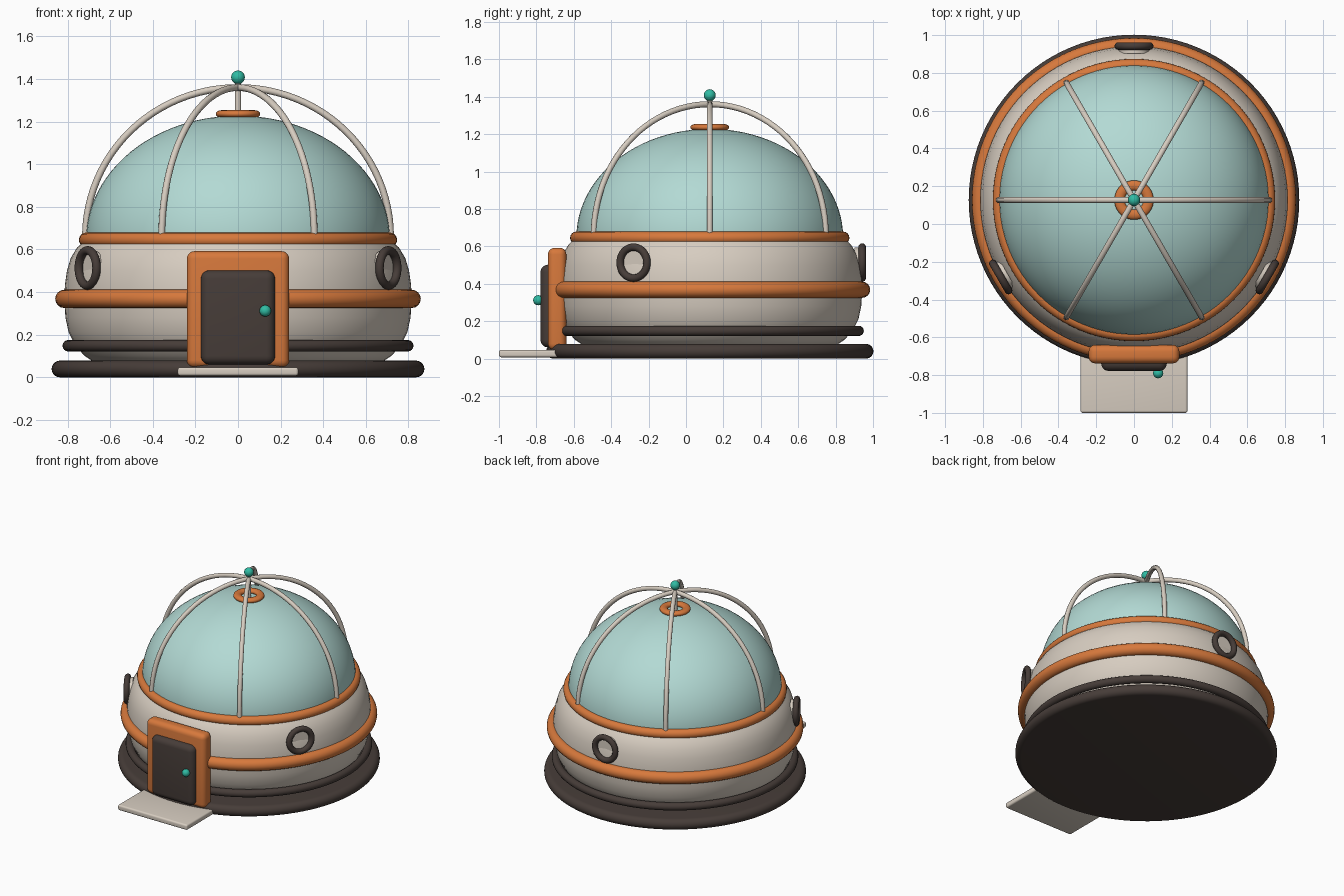
import bpy, bmesh, math
from mathutils import Matrix, Vector

if "Cube" in bpy.data.objects:
    bpy.data.objects.remove(bpy.data.objects["Cube"])

CY = 0.127  # y of the dome's axis


def material(name, rgb):
    m = bpy.data.materials.new(name)
    m.diffuse_color = (*rgb, 1)
    m.use_nodes = True
    m.node_tree.nodes["Principled BSDF"].inputs["Base Color"].default_value = m.diffuse_color
    return m


CREAM = material("cream", (0.68, 0.61, 0.53))
ORANGE = material("orange", (0.68, 0.19, 0.045))
DARK = material("dark brown", (0.062, 0.046, 0.040))
GLASS = material("pale glass", (0.45, 0.70, 0.66))
TEAL = material("teal", (0.03, 0.50, 0.37))


def finish(name, bm, mat, loc=(0, 0, 0), angle=40):
    bmesh.ops.recalc_face_normals(bm, faces=bm.faces)
    me = bpy.data.meshes.new(name)
    bm.to_mesh(me)
    bm.free()
    ob = bpy.data.objects.new(name, me)
    bpy.context.collection.objects.link(ob)
    ob.location = loc
    me.materials.append(mat)
    bpy.ops.object.select_all(action='DESELECT')
    ob.select_set(True)
    bpy.context.view_layer.objects.active = ob
    bpy.ops.object.shade_smooth_by_angle(angle=math.radians(angle))
    return ob


def lathe(name, profile, mat, loc, segs=96, closed=False, rot=None):
    """Spin (radius, z) points round the z axis."""
    bm = bmesh.new()
    vs = [bm.verts.new((r, 0, z)) for r, z in profile]
    es = [bm.edges.new(p) for p in zip(vs, vs[1:])]
    if closed:
        es.append(bm.edges.new((vs[-1], vs[0])))
    bmesh.ops.spin(bm, geom=vs + es, cent=(0, 0, 0), axis=(0, 0, 1),
                   angle=2 * math.pi, steps=segs, use_merge=True)
    bmesh.ops.remove_doubles(bm, verts=bm.verts, dist=1e-5)
    if rot:
        bm.transform(rot)
    return finish(name, bm, mat, loc)


def ring(name, major, minor, mat, loc, flat=1.0, segs=96, rot=None):
    pts = [(major + minor * math.cos(a), minor * flat * math.sin(a))
           for a in (2 * math.pi * i / 16 for i in range(16))]
    return lathe(name, pts, mat, loc, segs, True, rot)


def ball(name, r, mat, loc):
    bm = bmesh.new()
    bmesh.ops.create_uvsphere(bm, u_segments=24, v_segments=16, radius=r)
    return finish(name, bm, mat, loc)


def box(name, lo, hi, bevel, mat):
    lo, hi = Vector(lo), Vector(hi)
    bm = bmesh.new()
    bmesh.ops.create_cube(bm, size=1)
    bmesh.ops.scale(bm, vec=hi - lo, verts=bm.verts)
    bmesh.ops.bevel(bm, geom=bm.edges[:], offset=bevel, segments=5,
                    profile=0.5, affect='EDGES')
    return finish(name, bm, mat, (lo + hi) / 2)


# Base plate with a rounded rim
rim = [(0.836 + 0.039 * math.cos(a), 0.039 + 0.039 * math.sin(a))
       for a in (math.pi * (i / 12 - 0.5) for i in range(13))]
lathe("base_plate", [(0, 0)] + rim + [(0, 0.078)], DARK, (0, CY, 0))

# Bulging wall
wall = [(0, 0.06), (0.66, 0.06), (0.72, 0.10), (0.765, 0.15), (0.795, 0.21),
        (0.81, 0.28), (0.815, 0.36), (0.813, 0.43), (0.803, 0.50),
        (0.785, 0.56), (0.755, 0.61), (0.713, 0.65), (0, 0.65)]
lathe("wall", wall, CREAM, (0, CY, 0))

# Glass dome
dome = [(0.713 * math.cos(a), 0.58 * math.sin(a))
        for a in (math.pi / 2 * i / 24 for i in range(24))]
lathe("glass_dome", dome + [(0, 0.58)], GLASS, (0, CY, 0.648))

# Bands
ring("lower_band", 0.797, 0.027, DARK, (0, CY, 0.148))
ring("middle_band", 0.815, 0.043, ORANGE, (0, CY, 0.368))
ring("dome_collar", 0.713, 0.034, ORANGE, (0, CY, 0.645))
ring("top_collar", 0.077, 0.027, ORANGE, (0, CY, 1.236), flat=0.66, segs=48)

# Arched ribs over the dome
for k in range(3):
    ang = math.pi * k / 3
    bm = bmesh.new()
    rows = []
    for i in range(49):
        t = math.pi * i / 48
        c = Vector((0.716 * math.cos(t), 0, 0.66 + 0.70 * math.sin(t)))
        n = Vector((0.70 * math.cos(t), 0, 0.716 * math.sin(t))).normalized()
        rows.append([bm.verts.new(c + 0.016 * (n * math.cos(b) + Vector((0, math.sin(b), 0))))
                     for b in (2 * math.pi * j / 10 for j in range(10))])
    for r0, r1 in zip(rows, rows[1:]):
        for j in range(10):
            m = (j + 1) % 10
            bm.faces.new((r0[j], r0[m], r1[m], r1[j]))
    bm.faces.new(rows[0])
    bm.faces.new(rows[-1])
    bm.transform(Matrix.Rotation(ang, 4, 'Z'))
    finish(f"rib_{k + 1}", bm, CREAM, (0, CY, 0))

# Mast and beacon
lathe("mast", [(0, 1.20), (0.015, 1.20), (0.015, 1.40), (0, 1.40)], CREAM, (0, CY, 0), 16)
ball("beacon", 0.032, TEAL, (0, CY, 1.408))

# Three portholes
for k, deg in enumerate((90, 210, 330)):
    a = math.radians(deg)
    rot = Matrix.Rotation(a, 4, 'Z') @ Matrix.Rotation(math.pi / 2, 4, 'Y')
    d = Vector((math.cos(a), math.sin(a), 0))
    loc = Vector((0, CY, 0.513)) + d * 0.815
    ring(f"porthole_ring_{k + 1}", 0.083, 0.020, DARK, loc, segs=40, rot=rot)
    lathe(f"porthole_pane_{k + 1}", [(0, -0.04), (0.08, -0.04), (0.08, -0.014), (0, -0.014)],
          CREAM, loc, 40, rot=rot)

# Doorway
box("door_frame", (-0.24, -0.738, 0.045), (0.24, -0.64, 0.592), 0.035, ORANGE)
box("door", (-0.174, -0.778, 0.06), (0.174, -0.68, 0.502), 0.04, DARK)
ball("door_knob", 0.027, TEAL, (0.128, -0.79, 0.312))
box("door_step", (-0.283, -1.0, 0.007), (0.283, -0.68, 0.047), 0.012, CREAM)
